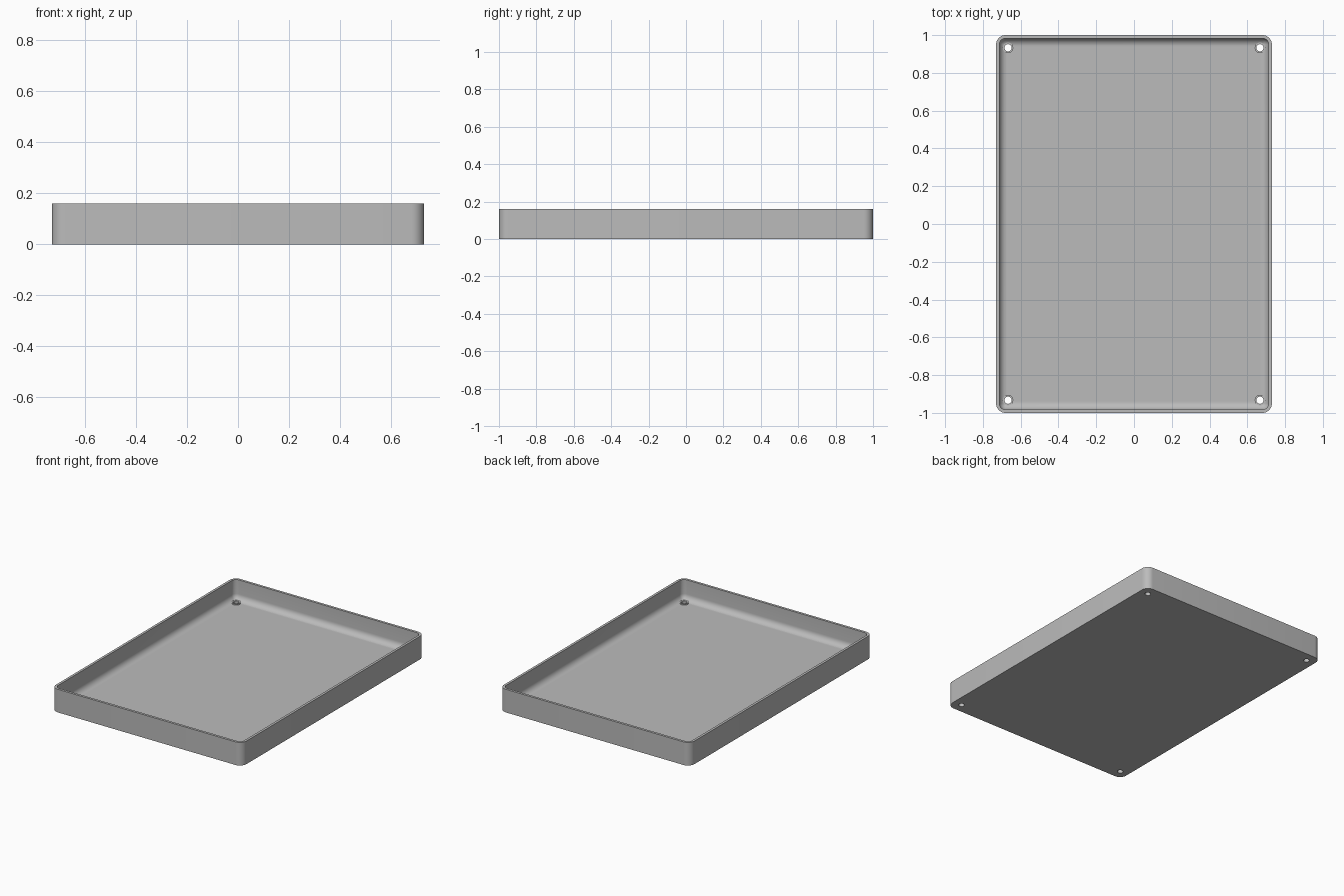
import bpy, bmesh
from math import sin, cos, pi, radians

cube = bpy.data.objects.get("Cube")
if cube:
    bpy.data.objects.remove(cube, do_unlink=True)

HALF_X, HALF_Y, HEIGHT = 0.73, 1.0, 0.16
CORNER, WALL, FLOOR, FILLET = 0.05, 0.017, 0.021, 0.042
HOLE_X, HOLE_Y, HOLE_R = 0.667, 0.933, 0.019
BOSS_R, BOSS_TOP = 0.028, 0.03
SEGS = 8

grey = bpy.data.materials.new("grey plastic")
grey.use_nodes = True
colour = (0.5, 0.5, 0.5, 1)
grey.diffuse_color = colour
grey.node_tree.nodes["Principled BSDF"].inputs["Base Color"].default_value = colour


def ring(bm, hx, hy, r, z, cx=0, cy=0):
    """Rounded rectangle of vertices; a circle when hx = hy = r."""
    verts = []
    for q, (sx, sy) in enumerate([(1, 1), (-1, 1), (-1, -1), (1, -1)]):
        for i in range(SEGS + 1):
            a = (q + i / SEGS) * pi / 2
            verts.append(bm.verts.new((cx + sx * (hx - r) + r * cos(a),
                                       cy + sy * (hy - r) + r * sin(a), z)))
    return verts


def skin(bm, loops):
    for lo, hi in zip(loops, loops[1:]):
        for i in range(len(lo)):
            j = (i + 1) % len(lo)
            bm.faces.new((lo[i], lo[j], hi[j], hi[i]))


def finish(bm, name):
    bmesh.ops.remove_doubles(bm, verts=bm.verts, dist=1e-5)
    bmesh.ops.recalc_face_normals(bm, faces=bm.faces)
    mesh = bpy.data.meshes.new(name)
    bm.to_mesh(mesh)
    bm.free()
    mesh.materials.append(grey)
    obj = bpy.data.objects.new(name, mesh)
    bpy.context.collection.objects.link(obj)
    return obj


corners = [(x, y) for x in (-HOLE_X, HOLE_X) for y in (-HOLE_Y, HOLE_Y)]

# Tray: outer wall, rim, inner wall, rounded foot and floor
profile = [(0, 0), (0, HEIGHT), (WALL, HEIGHT)]
for i in range(SEGS + 1):
    a = i / SEGS * pi / 2
    profile.append((WALL + FILLET * (1 - cos(a)), FLOOR + FILLET * (1 - sin(a))))
bm = bmesh.new()
loops = [ring(bm, HALF_X - d, HALF_Y - d, max(CORNER - d, 0.003), z) for d, z in profile]
skin(bm, loops)
bm.faces.new(loops[0])
bm.faces.new(loops[-1])
tray = finish(bm, "tray")

# Screw holes through the floor
bm = bmesh.new()
for x, y in corners:
    ends = [ring(bm, HOLE_R, HOLE_R, HOLE_R, z, x, y) for z in (-0.05, 0.1)]
    skin(bm, ends)
    bm.faces.new(ends[0])
    bm.faces.new(ends[1])
cutter = finish(bm, "hole_cutter")
cutter.hide_render = True
cut = tray.modifiers.new("screw holes", 'BOOLEAN')
cut.operation, cut.solver, cut.object = 'DIFFERENCE', 'EXACT', cutter
bpy.context.view_layer.objects.active = tray
bpy.ops.object.modifier_apply(modifier=cut.name)
bpy.data.objects.remove(cutter, do_unlink=True)

# Low raised collars around the holes
bm = bmesh.new()
for x, y in corners:
    tube = [ring(bm, r, r, r, z, x, y) for r, z in
            ((HOLE_R, 0.005), (BOSS_R, 0.005), (BOSS_R, BOSS_TOP), (HOLE_R, BOSS_TOP))]
    skin(bm, tube + tube[:1])
collars = finish(bm, "hole_collars")

# Smooth rounded surfaces with crisp edges
bpy.ops.object.select_all(action='DESELECT')
for obj in (tray, collars):
    obj.select_set(True)
bpy.context.view_layer.objects.active = tray
bpy.ops.object.shade_smooth_by_angle(angle=radians(35))
